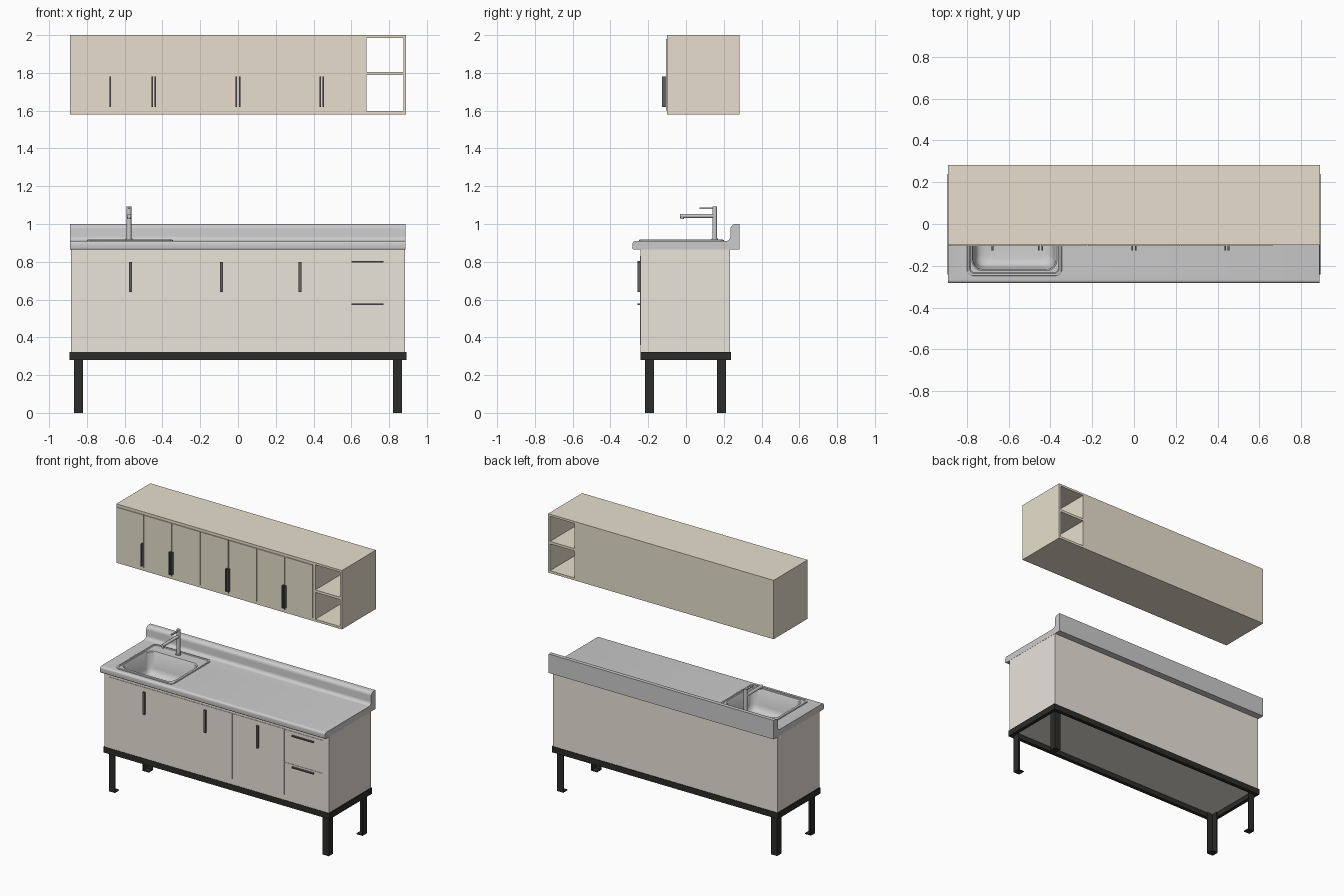
import bpy, bmesh, math
from mathutils import Vector

if "Cube" in bpy.data.objects:
    bpy.data.objects.remove(bpy.data.objects["Cube"])


def material(name, r, g, b):
    m = bpy.data.materials.new(name)
    m.diffuse_color = (r, g, b, 1)
    m.use_nodes = True
    m.node_tree.nodes["Principled BSDF"].inputs["Base Color"].default_value = m.diffuse_color
    return m


TAN = material("tan_laminate", 0.80, 0.74, 0.61)
CREAM = material("cream_laminate", 0.82, 0.77, 0.70)
BLACK = material("black_steel", 0.025, 0.025, 0.023)
DARK = material("dark_metal", 0.12, 0.12, 0.12)


def finish(bm, name, mat=None, smooth=False):
    bmesh.ops.recalc_face_normals(bm, faces=bm.faces)
    me = bpy.data.meshes.new(name)
    bm.to_mesh(me)
    bm.free()
    ob = bpy.data.objects.new(name, me)
    bpy.context.collection.objects.link(ob)
    if mat:
        me.materials.append(mat)
    if smooth:
        activate(ob)
        bpy.ops.object.shade_smooth_by_angle(angle=math.radians(35))
    return ob


def activate(ob):
    bpy.ops.object.select_all(action='DESELECT')
    ob.select_set(True)
    bpy.context.view_layer.objects.active = ob


def box(name, x, y, z, mat=None):
    bm = bmesh.new()
    bmesh.ops.create_cube(bm, size=1)
    for v in bm.verts:
        v.co = [lo + (hi - lo) * (c + 0.5) for c, (lo, hi) in zip(v.co, (x, y, z))]
    return finish(bm, name, mat)


def loft(name, loops, mat=None, cap_start=True, cap_end=True, smooth=False):
    bm = bmesh.new()
    rings = [[bm.verts.new(p) for p in lp] for lp in loops]
    n = len(rings[0])
    for a, b in zip(rings, rings[1:]):
        for i in range(n):
            j = (i + 1) % n
            bm.faces.new((a[i], a[j], b[j], b[i]))
    if cap_start:
        bm.faces.new(rings[0][::-1])
    if cap_end:
        bm.faces.new(rings[-1])
    return finish(bm, name, mat, smooth)


def rod(name, a, b, r, mat=None, sides=24):
    a, b = Vector(a), Vector(b)
    q = Vector((0, 0, 1)).rotation_difference(b - a)
    ring = [q @ Vector((r * math.cos(t), r * math.sin(t), 0))
            for t in (2 * math.pi * i / sides for i in range(sides))]
    return loft(name, [[a + p for p in ring], [b + p for p in ring]], mat, smooth=True)


def rounded_rect(cx, cy, hx, hy, r, z, seg=6):
    pts = []
    for k, (sx, sy) in enumerate(((1, 1), (-1, 1), (-1, -1), (1, -1))):
        for i in range(seg + 1):
            t = math.pi / 2 * (k + i / seg)
            pts.append((cx + sx * (hx - r) + r * math.cos(t),
                        cy + sy * (hy - r) + r * math.sin(t), z))
    return pts


def arc(cy, cz, r, a0, a1, n=6):
    return [(cy + r * math.cos(math.radians(a0 + (a1 - a0) * i / n)),
             cz + r * math.sin(math.radians(a0 + (a1 - a0) * i / n))) for i in range(n + 1)]


def cut(ob, cutter):
    m = ob.modifiers.new("cut", 'BOOLEAN')
    m.operation, m.object, m.solver = 'DIFFERENCE', cutter, 'EXACT'
    activate(ob)
    bpy.ops.object.modifier_apply(modifier=m.name)


# Wall cabinet with two open niches running right through
wall = box("wall_cabinet", (-0.89, 0.89), (-0.10, 0.283), (1.58, 2.0), TAN)
for z in ((1.597, 1.788), (1.806, 1.985)):
    c = box("niche_cutter", (0.681, 0.875), (-0.3, 0.5), z)
    cut(wall, c)
    bpy.data.objects.remove(c)

# Wall cabinet doors and edge handles (one single door, three pairs)
seams = [-0.888, -0.669, -0.447, -0.223, 0.0, 0.222, 0.444, 0.665]
for i, (a, b) in enumerate(zip(seams, seams[1:])):
    box(f"wall_door_{i + 1}", (a + 0.003, b - 0.003), (-0.106, -0.099), (1.60, 1.98), TAN)
    hx = b - 0.008 if i % 2 == 1 or i == 0 else a + 0.008
    box(f"wall_handle_{i + 1}", (hx - 0.004, hx + 0.004), (-0.127, -0.105), (1.62, 1.78), DARK)

# Base cabinet and worktop with rounded nose, cove and splashback
base = box("base_cabinet", (-0.885, 0.885), (-0.24, 0.234), (0.315, 0.866), CREAM)
profile = ([(0.283, 0.865), (0.283, 1.0)] + arc(0.262, 0.974, 0.026, 90, 180)
           + arc(0.211, 0.935, 0.025, 0, -90) + arc(-0.268, 0.895, 0.015, 90, 180)
           + arc(-0.276, 0.872, 0.007, 180, 270, 3))
top = loft("worktop", [[(x, y, z) for y, z in profile] for x in (-0.89, 0.886)])

# Opening for the bowl
SX, BY = -0.572, -0.06
opening = loft("bowl_cutter", [rounded_rect(SX, BY, 0.208, 0.168, 0.05, z) for z in (0.70, 1.1)])
cut(base, opening)
cut(top, opening)
bpy.data.objects.remove(opening)
activate(top)
bpy.ops.object.shade_smooth_by_angle(angle=math.radians(35))

# Inset sink: flat rim, shallow lip and rounded bowl
OY = -0.025
sink = [(OY, 0.227, 0.225, 0.030, 0.908), (OY, 0.227, 0.225, 0.030, 0.914),
        (OY, 0.223, 0.221, 0.027, 0.917), (OY, 0.214, 0.212, 0.022, 0.917),
        (OY, 0.210, 0.208, 0.020, 0.913), (BY, 0.203, 0.163, 0.048, 0.913),
        (BY, 0.198, 0.158, 0.046, 0.907), (BY, 0.188, 0.148, 0.045, 0.800),
        (BY, 0.182, 0.142, 0.044, 0.778), (BY, 0.168, 0.128, 0.040, 0.762),
        (BY, 0.145, 0.105, 0.035, 0.756), (BY, 0.030, 0.030, 0.0299, 0.753)]
loft("sink", [rounded_rect(SX, *s) for s in sink], cap_start=False, smooth=True)
rod("sink_drain", (SX, BY, 0.750), (SX, BY, 0.757), 0.028, DARK)

# Mixer tap
rod("tap_base", (-0.577, 0.152, 0.912), (-0.577, 0.152, 0.922), 0.018)
rod("tap_post", (-0.577, 0.152, 0.915), (-0.577, 0.152, 1.092), 0.0125)
rod("tap_spout", (-0.577, 0.152, 1.043), (-0.577, -0.032, 1.043), 0.011)
rod("tap_nozzle", (-0.577, -0.020, 1.043), (-0.577, -0.020, 1.026), 0.010)
box("tap_lever", (-0.583, -0.571), (0.072, 0.15), (1.080, 1.087))

# Base doors and drawers, nearly flush with the front
xs = [-0.845, -0.29, 0.125, 0.537, 0.838]
for i in range(3):
    box(f"base_door_{i + 1}", (xs[i] + 0.002, xs[i + 1] - 0.002), (-0.243, -0.238), (0.36, 0.83), CREAM)
    h = (-0.568, -0.087, 0.328)[i]
    box(f"base_handle_{i + 1}", (h - 0.008, h + 0.008), (-0.256, -0.241), (0.64, 0.80), DARK)
for i, (a, b) in enumerate(((0.36, 0.595), (0.595, 0.83))):
    box(f"drawer_{i + 1}", (xs[3] + 0.002, xs[4] - 0.002), (-0.243, -0.238), (a + 0.002, b - 0.002), CREAM)
    box(f"drawer_handle_{i + 1}", (0.60, 0.77), (-0.256, -0.241), (b - 0.034, b - 0.026) if i else (0.572, 0.580), DARK)

# Steel base frame
for n, s in (("left", -1), ("right", 1)):
    box(f"frame_{n}", sorted((s * 0.868, s * 0.893)), (-0.242, 0.238), (0.28, 0.322), BLACK)
    yo = -0.002 + s * 0.24
    yi = -0.002 + s * 0.2145
    box("frame_front" if s < 0 else "frame_back", (-0.87, 0.87), sorted((yo, yi)), (0.28, 0.322), BLACK)

# Angle-iron legs with foot plates
w, t = 0.048, 0.006
angle = [(0, 0), (w, 0), (w, t), (t, t), (t, w), (0, w)]
for sx in (-1, 1):
    for sy in (-1, 1):
        tag = ("front" if sy < 0 else "back") + ("_left" if sx < 0 else "_right")
        loft(f"leg_{tag}", [[(sx * (0.868 - u), -0.002 + sy * (0.2145 - v), z) for u, v in angle]
                            for z in (0, 0.314)], BLACK)
        box(f"foot_{tag}", sorted((sx * 0.868, sx * (0.868 - w))),
            sorted((-0.002 + sy * 0.2145, -0.002 + sy * (0.2145 - w))), (0, 0.006), BLACK)
